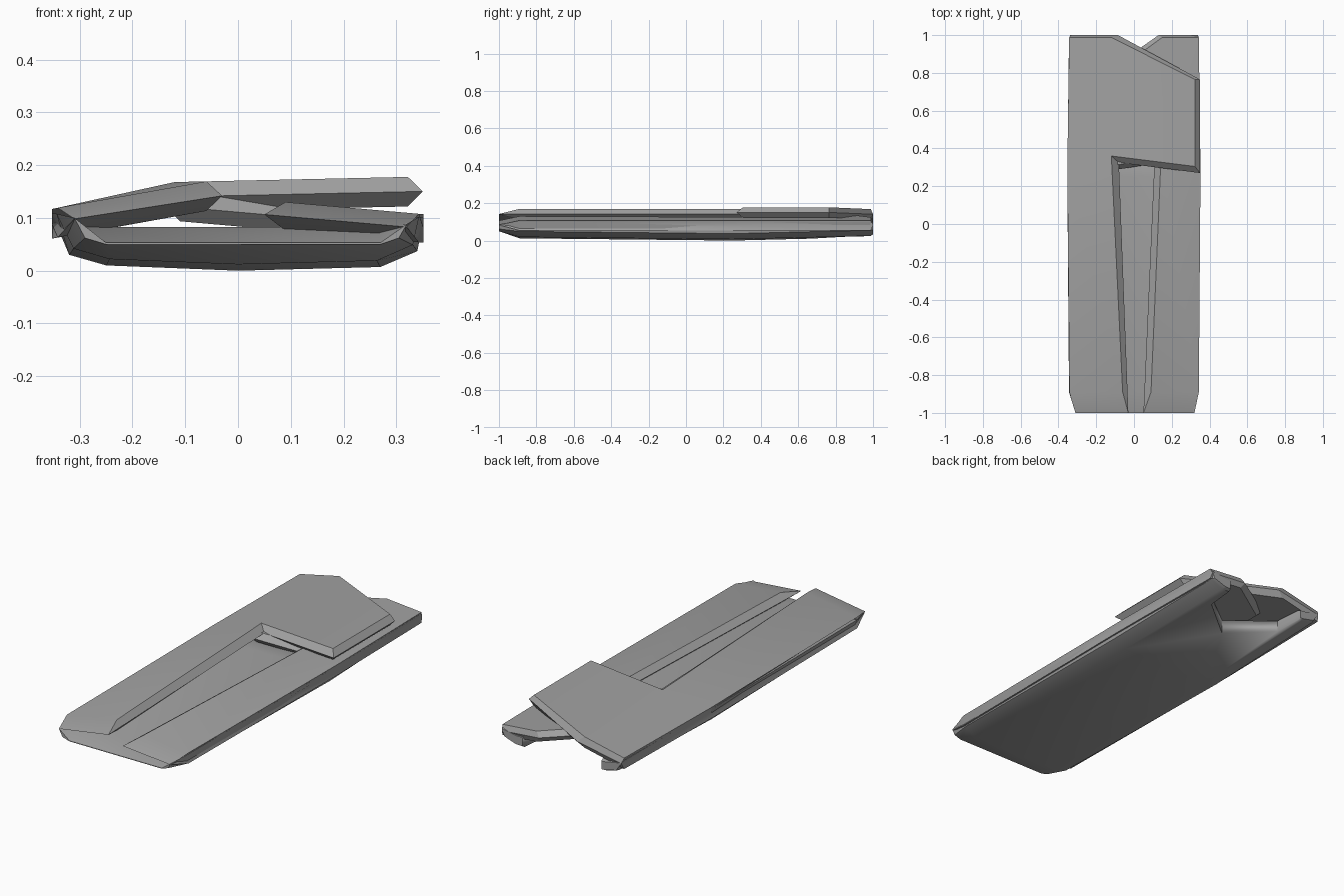
import bpy, bmesh, math

cube = bpy.data.objects.get("Cube")
if cube:
    bpy.data.objects.remove(cube, do_unlink=True)

GREY = (0.36, 0.36, 0.36, 1)
mat = bpy.data.materials.new("plain grey")
mat.use_nodes = True
mat.diffuse_color = GREY
mat.node_tree.nodes["Principled BSDF"].inputs["Base Color"].default_value = GREY


def finish(name, bm, angle):
    bmesh.ops.recalc_face_normals(bm, faces=bm.faces)
    mesh = bpy.data.meshes.new(name)
    bm.to_mesh(mesh)
    bm.free()
    mesh.materials.append(mat)
    ob = bpy.data.objects.new(name, mesh)
    bpy.context.collection.objects.link(ob)
    bpy.ops.object.select_all(action='DESELECT')
    ob.select_set(True)
    bpy.context.view_layer.objects.active = ob
    bpy.ops.object.shade_smooth_by_angle(angle=math.radians(angle))
    return ob


def loft(name, rings, angle=30):
    """Skin closed rings of points and cap both ends."""
    bm = bmesh.new()
    loops = [[bm.verts.new(p) for p in ring] for ring in rings]
    n = len(loops[0])
    for a, b in zip(loops, loops[1:]):
        for i in range(n):
            j = (i + 1) % n
            bm.faces.new((a[i], a[j], b[j], b[i]))
    bm.faces.new(loops[0])
    bm.faces.new(loops[-1])
    return finish(name, bm, angle)


def panel(name, mid, face, height, thickness, regions):
    """Thick sheet whose rim comes to a point halfway up."""
    bm = bmesh.new()
    layers = [[bm.verts.new((x, y, height(x) - drop)) for x, y in outline]
              for outline, drop in ((face, 0), (mid, thickness / 2), (face, thickness))]
    n = len(mid)
    for a, b in zip(layers, layers[1:]):
        for i in range(n):
            j = (i + 1) % n
            bm.faces.new((a[i], a[j], b[j], b[i]))
    for layer in (layers[0], layers[2]):
        for region in regions:
            bm.faces.new([layer[i] for i in region])
    return finish(name, bm, 20)


# Base tray: bottom sheet with its folded sides
section = [(-.353, .108), (-.32, .03), (-.25, .01), (0, 0), (.27, .007),
           (.34, .037), (.352, .102), (.27, .083), (-.25, .083)]
front_tip = [(-.31, .1), (-.29, .062), (-.25, .05), (0, .05), (.27, .05),
             (.305, .062), (.32, .088), (.27, .053), (-.25, .053)]


def station(y, wide, lift):
    return [(x * wide, y, z + (lift if z < .05 else 0)) for x, z in section]


back = station(.985, .975, .018)
rings = [[(x, -1, z) for x, z in front_tip],
         station(-.89, .975, .012), station(.25, 1, 0), back,
         [(x * .98, 1, .06 + (z - .06) * .75) for x, y, z in back]]
tray = loft("base_tray", rings)

# Scooped notch at the back of the tray
notch = [(0, .67), (.21, .84), (.23, 1.1), (-.23, 1.1), (-.21, .84)]
cutter = loft("notch_cutter", [[(x, y, z) for x, y in notch] for z in (-.1, .3)])
cutter.hide_render = True
cut = tray.modifiers.new("notch", 'BOOLEAN')
cut.operation = 'DIFFERENCE'
cut.solver = 'EXACT'
cut.object = cutter
bpy.context.view_layer.objects.active = tray
bpy.ops.object.modifier_apply(modifier=cut.name)
bpy.data.objects.remove(cutter, do_unlink=True)


# Upper panel: long strip with the flap that crosses to the other side
def upper_height(x):
    return .117 + (x + .352) * .221 if x < -.12 else .168 + (x + .12) * .022


panel("upper_panel",
      [(-.31, -1), (-.03, -1), (-.08, .325), (.35, .27), (.35, .765),
       (-.085, 1), (-.335, 1), (-.353, .3)],
      [(-.342, -.89), (-.06, -.89), (-.12, .36), (.322, .305), (.322, .765),
       (-.12, .988), (-.343, .988), (-.353, .3)],
      upper_height, .056, [(0, 1, 2, 5, 6, 7), (2, 3, 4, 5)])


# Lower panel: opposite strip with its flap tucked beneath
def lower_height(x):
    return .107 + (.352 - x) * .088


panel("lower_panel",
      [(.05, -1), (.32, -1), (.352, .3), (.338, 1), (.13, 1),
       (-.14, .81), (-.14, .28), (.108, .32)],
      [(.09, -.89), (.343, -.89), (.352, .3), (.343, .988), (.15, .988),
       (-.11, .80), (-.11, .31), (.143, .35)],
      lower_height, .054, [(0, 1, 2, 3, 4, 7), (4, 5, 6, 7)])
